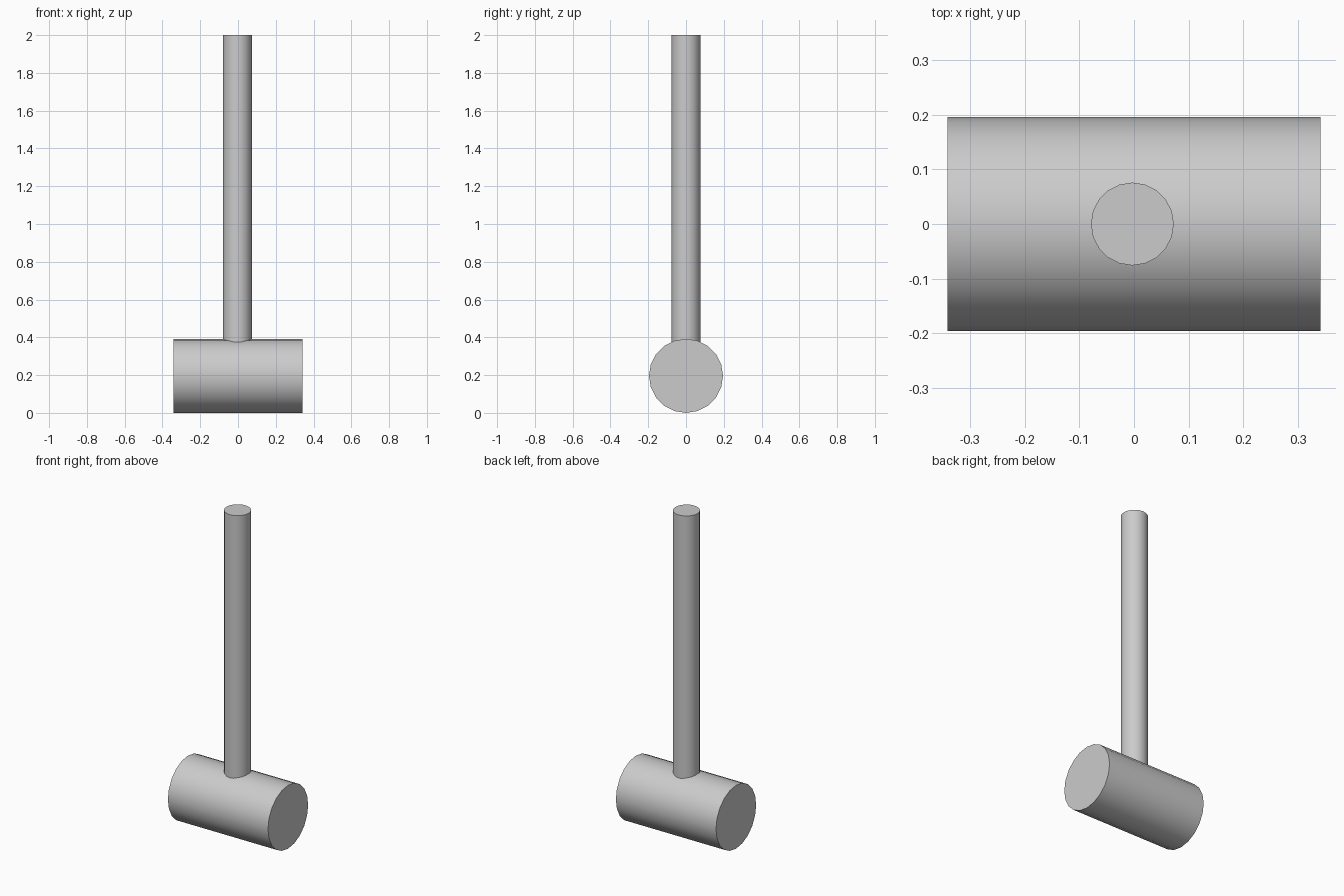
import bpy, math

if "Cube" in bpy.data.objects:
    bpy.data.objects.remove(bpy.data.objects["Cube"])

SIDES = 20


def cylinder(name, radius, length, location, rotation=(0, 0, 0)):
    bpy.ops.mesh.primitive_cylinder_add(vertices=SIDES, radius=radius, depth=length,
                                        location=location, rotation=rotation)
    obj = bpy.context.object
    obj.name = name
    bpy.ops.object.transform_apply(location=False, rotation=True, scale=True)
    bpy.ops.object.shade_smooth_by_angle(angle=math.radians(35))
    return obj


# Mallet head lying along x, resting on the ground
HEAD_RADIUS = 0.196
cylinder("mallet_head", HEAD_RADIUS, 0.684, (0, 0, HEAD_RADIUS), (0, math.pi / 2, 0))

# Upright handle, its lower end sunk into the head
BOTTOM, TOP = 0.35, 2.0
cylinder("handle", 0.076, TOP - BOTTOM, (-0.003, 0, (TOP + BOTTOM) / 2))
